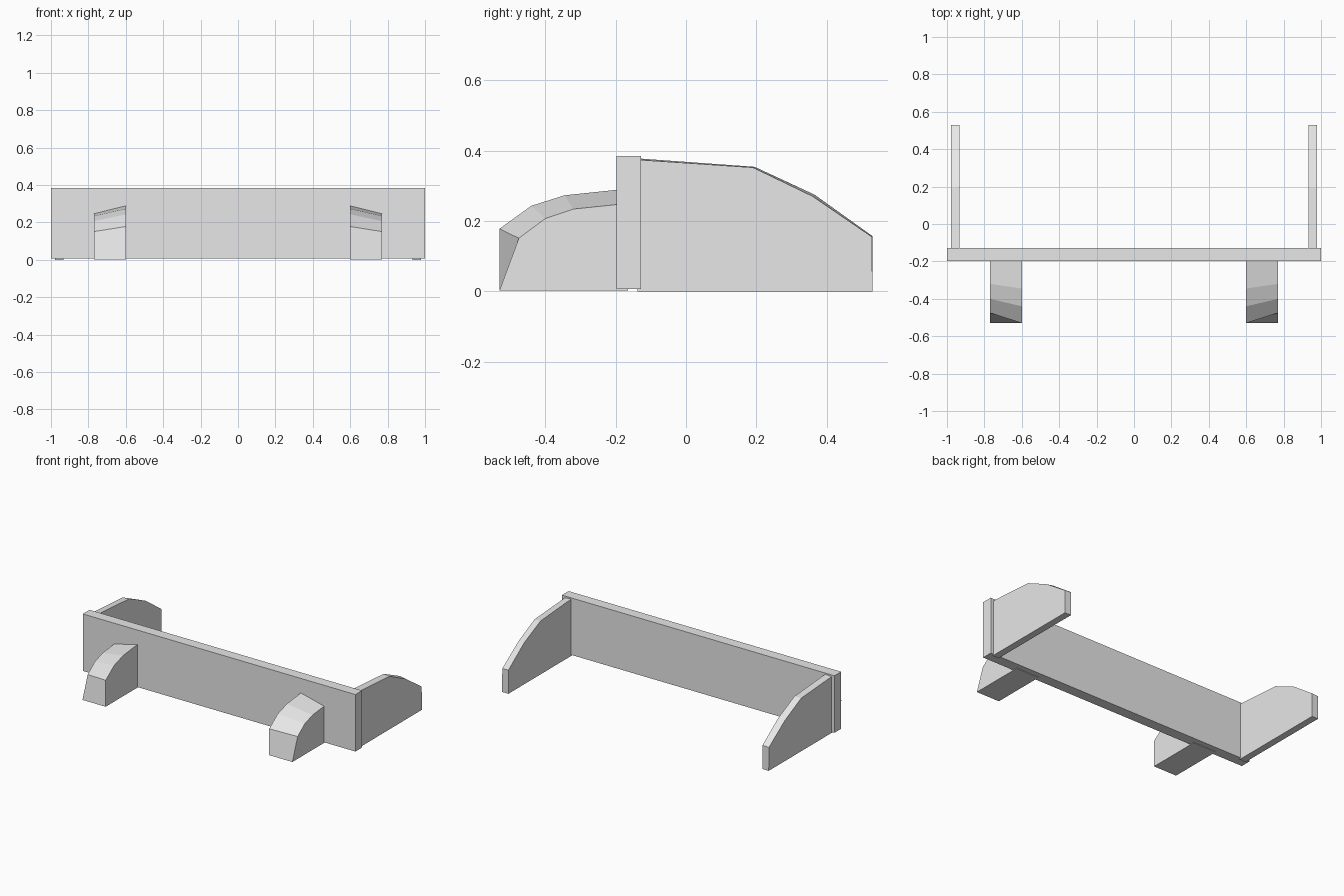
import bpy
import bmesh

cube = bpy.data.objects.get("Cube")
if cube:
    bpy.data.objects.remove(cube, do_unlink=True)

# Single flat grey
grey = bpy.data.materials.new("light grey")
grey.use_nodes = True
grey.diffuse_color = (0.8, 0.8, 0.8, 1)
grey.node_tree.nodes["Principled BSDF"].inputs["Base Color"].default_value = (0.8, 0.8, 0.8, 1)


def loft(name, x_a, profile_a, x_b, profile_b):
    """Join two matching (y, z) outlines into a closed solid."""
    bm = bmesh.new()
    a = [bm.verts.new((x_a, y, z)) for y, z in profile_a]
    b = [bm.verts.new((x_b, y, z)) for y, z in profile_b]
    bm.faces.new(a)
    bm.faces.new(b)
    for i in range(len(a)):
        j = (i + 1) % len(a)
        bm.faces.new((a[i], a[j], b[j], b[i]))
    bmesh.ops.recalc_face_normals(bm, faces=bm.faces)
    mesh = bpy.data.meshes.new(name)
    bm.to_mesh(mesh)
    bm.free()
    mesh.materials.append(grey)
    obj = bpy.data.objects.new(name, mesh)
    bpy.context.collection.objects.link(obj)
    return obj


# Long upright panel
panel = [(-0.198, 0.007), (-0.128, 0.007), (-0.128, 0.385), (-0.198, 0.385)]
loft("main_panel", -1, panel, 1, panel)

# Rear side wings, top edge chamfered slightly down towards the outside
wing_inner = [(-0.138, 0), (0.53, 0), (0.53, 0.157), (0.365, 0.275),
              (0.195, 0.354), (-0.138, 0.378)]
wing_outer = [(-0.138, 0), (0.53, 0), (0.528, 0.155), (0.36, 0.27),
              (0.19, 0.352), (-0.138, 0.374)]

# Front brackets, taller on the inside, with a slanted nose
bracket_inner = [(-0.165, 0.003), (-0.53, 0.003), (-0.53, 0.178), (-0.44, 0.243),
                 (-0.345, 0.273), (-0.165, 0.292)]
bracket_outer = [(-0.165, 0.003), (-0.53, 0.003), (-0.475, 0.151), (-0.4, 0.207),
                 (-0.32, 0.234), (-0.165, 0.25)]

for side, s in (("left", 1), ("right", -1)):
    loft(side + "_wing", s * 0.932, wing_inner, s * 0.978, wing_outer)
    loft(side + "_bracket", s * 0.6, bracket_inner, s * 0.77, bracket_outer)
